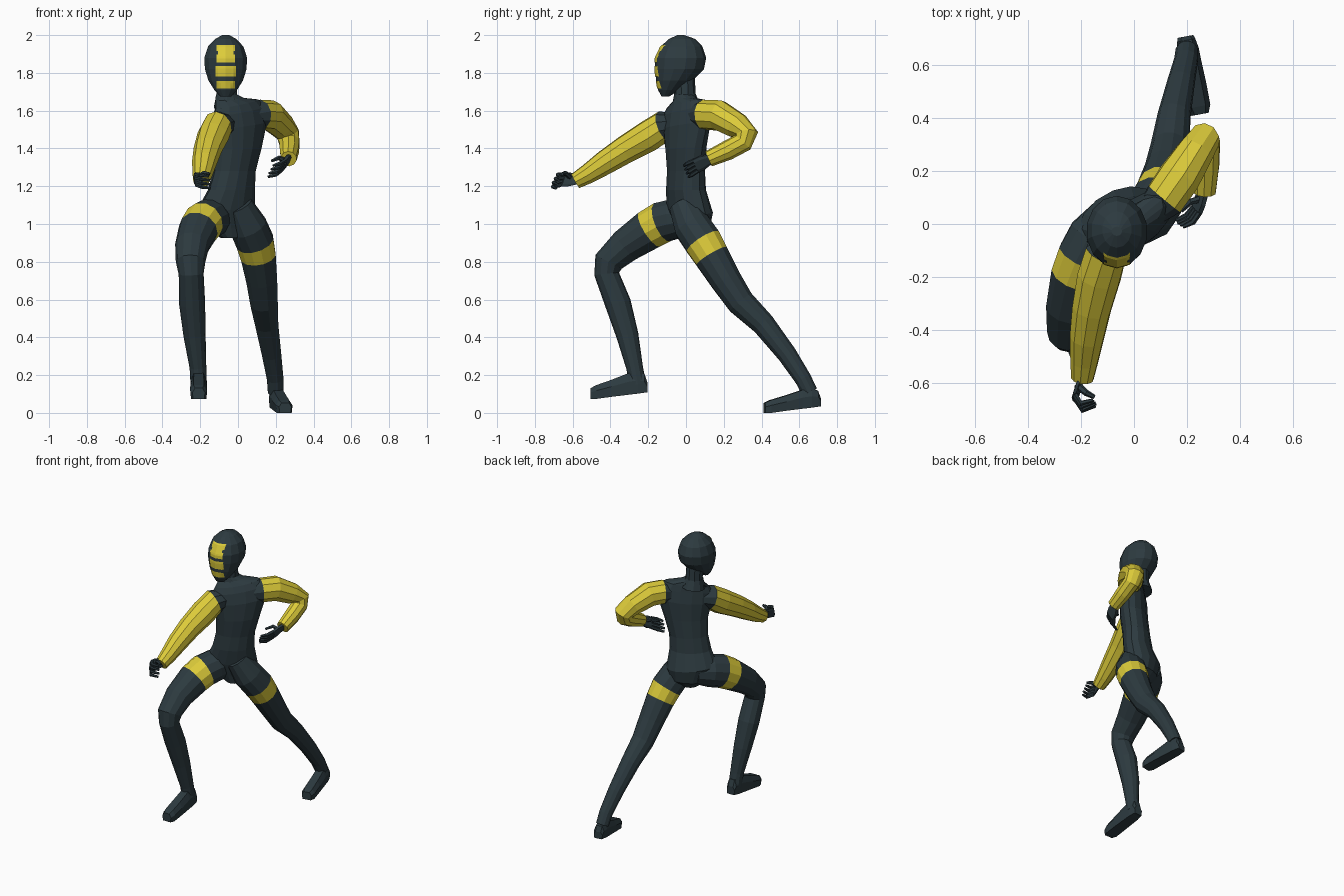
import bpy, bmesh, math
from mathutils import Vector
from mathutils.bvhtree import BVHTree


def material(name, col):
    m = bpy.data.materials.new(name)
    m.diffuse_color = (*col, 1)
    return m


DARK = material("dark slate", (0.026, 0.043, 0.051))
YELLOW = material("yellow", (0.72, 0.60, 0.042))


def finish(bm, name):
    bmesh.ops.recalc_face_normals(bm, faces=bm.faces)
    me = bpy.data.meshes.new(name)
    bm.to_mesh(me)
    ob = bpy.data.objects.new(name, me)
    me.materials.append(DARK)
    me.materials.append(YELLOW)
    bpy.context.collection.objects.link(ob)
    return ob


def loft(name, rings, colours=None):
    """Skin a list of rings (equal length) and cap the ends."""
    bm = bmesh.new()
    vr = [[bm.verts.new(p) for p in r] for r in rings]
    n = len(vr[0])
    for i in range(len(vr) - 1):
        for k in range(n):
            f = bm.faces.new((vr[i][k], vr[i][(k + 1) % n],
                              vr[i + 1][(k + 1) % n], vr[i + 1][k]))
            f.material_index = colours[i] if colours else 0
    for r, c in ((vr[0], 0), (vr[-1], -1)):
        bm.faces.new(r).material_index = colours[c] if colours else 0
    return finish(bm, name)


def tube(name, pts, colours=None, n=10):
    """Tube through points (x, y, z, radius) with transported frames."""
    P = [Vector(p[:3]) for p in pts]
    rings, u = [], Vector((1, 0, 0.01))
    for i, p in enumerate(P):
        a = (p - P[i - 1]).normalized() if i else Vector()
        b = (P[i + 1] - p).normalized() if i < len(P) - 1 else Vector()
        t = (a + b).normalized()
        u = (u - t * u.dot(t)).normalized()
        v = t.cross(u)
        r = pts[i][3] * 1.03
        rings.append([p + (u * math.cos(q) + v * math.sin(q)) * r
                      for q in (math.tau * (k + .5) / n for k in range(n))])
    return loft(name, rings, colours)


# Torso: turned ellipses, tilted so the left shoulder is higher
rings = []
for z, x, y, a, b, yaw, tilt in [
        (0.925, -.04, .01, .05, .05, 25, 0), (0.98, -.05, .03, .13, .085, 28, 0),
        (1.07, -.06, .02, .165, .105, 30, -.1), (1.18, -.035, 0, .135, .092, 32, 0),
        (1.28, -.02, 0, .125, .087, 35, 0), (1.40, 0, 0, .143, .088, 37, .05),
        (1.52, .008, .003, .175, .085, 39, .12), (1.595, .004, 0, .175, .07, 40, .16),
        (1.635, -.005, 0, .145, .057, 40, .17), (1.66, -.045, -.005, .08, .055, 25, .1),
        (1.685, -.06, -.008, .058, .055, 15, 0)]:
    c, s = math.cos(math.radians(yaw)), math.sin(math.radians(yaw))
    ring = []
    for k in range(14):
        q = math.tau * k / 14
        l, d = a * math.cos(q), b * math.sin(q)
        ring.append((x + l * c - d * s, y + l * s + d * c, z + l * tilt))
    rings.append(ring)
loft("torso", rings)

# Neck
tube("neck", [(-.055, 0, 1.62, .075), (-.06, -.006, 1.685, .056), (-.063, -.01, 1.79, .054)])

# Head: egg with forward chin
rings = []
for z, y0, y1, w in [(1.675, -.13, -.09, .03), (1.71, -.148, -.03, .062), (1.76, -.158, .035, .094),
                     (1.82, -.165, .095, .113), (1.88, -.163, .107, .116), (1.94, -.134, .087, .096),
                     (1.98, -.09, .048, .056), (2.0, -.045, -.01, .02)]:
    rings.append([(-.065 + w * math.sin(q), (y0 + y1) / 2 - (y1 - y0) / 2 * math.cos(q), z)
                  for q in (math.tau * k / 14 for k in range(14))])
head = loft("head", rings)

# Face stripes: thin patches laid on the head
tmp = bmesh.new()
tmp.from_mesh(head.data)
tree = BVHTree.FromBMesh(tmp)
bm = bmesh.new()
for z0, z1, w in [(1.915, 1.948, .05), (1.897, 1.915, .04), (1.856, 1.897, .05),
                  (1.78, 1.836, .054), (1.718, 1.757, .05)]:
    grid = []
    for j in range(5):
        row = []
        for i in range(9):
            o = Vector((-.065 + w * (i / 4 - 1), -1, z0 + (z1 - z0) * j / 4))
            hit = tree.ray_cast(o, Vector((0, 1, 0)))[0]
            row.append(bm.verts.new(hit - Vector((0, .003, 0))))
        grid.append(row)
    for j in range(4):
        for i in range(8):
            f = bm.faces.new((grid[j][i], grid[j][i + 1], grid[j + 1][i + 1], grid[j + 1][i]))
            f.material_index = 1
tmp.free()
finish(bm, "face_stripes")

# Arms: dark shoulder root, yellow sleeve
tube("right_arm", [(-.06, -.05, 1.53, .06), (-.108, -.118, 1.518, .08), (-.132, -.20, 1.465, .082),
                   (-.16, -.32, 1.395, .073), (-.178, -.43, 1.325, .064), (-.188, -.52, 1.265, .052),
                   (-.195, -.585, 1.228, .042)], [0, 1, 1, 1, 1, 1])
tube("left_arm", [(.06, .04, 1.57, .055), (.115, .095, 1.578, .078), (.17, .175, 1.575, .08),
                  (.23, .27, 1.52, .069), (.265, .32, 1.475, .061), (.272, .30, 1.432, .054),
                  (.272, .22, 1.39, .051), (.268, .12, 1.345, .042)], [0, 1, 1, 1, 1, 1, 1, 1])


# Hands: palm, four bent fingers and a thumb
def hand(side, wrist, knuckle, mid, tip, spread, thumb):
    w, k, m, t, s = map(Vector, (wrist, knuckle, mid, tip, spread))
    across = (m - k).cross(s).normalized() * .012
    pr = []
    for c, f in ((w, .75), (w.lerp(k, .6), 1.1), (k, 1.05)):
        pr.append([c + s * (f * a) + across * b for a, b in
                   ((-1, -.7), (-.6, -1.2), (.6, -1.2), (1, -.7), (1, .7), (.6, 1.2), (-.6, 1.2), (-1, .7))])
    loft(side + "_palm", pr)
    for i in range(4):
        o = s * (i / 1.5 - 1)
        g = 1 - .08 * abs(i - 1)
        tube(f"{side}_finger_{i + 1}", [(*(k + o * .85), .011), (*(k + (m - k) * g + o * .95), .011),
                                        (*(m + (t - m) * g + o * .95), .007)], n=6)
    tube(side + "_thumb", [(*p, r) for p, r in zip(thumb, (.014, .012, .008))], n=6)


hand("right", (-.197, -.575, 1.235), (-.222, -.655, 1.235), (-.195, -.697, 1.228), (-.145, -.675, 1.22),
     (-.003, .012, .033), [(-.215, -.61, 1.245), (-.18, -.64, 1.27), (-.15, -.655, 1.265)])
hand("left", (.266, .13, 1.345), (.238, .055, 1.31), (.208, .015, 1.288), (.168, 0, 1.278),
     (.012, -.014, .031), [(.255, .095, 1.335), (.215, .085, 1.35), (.18, .05, 1.335)])

# Legs: dark with a yellow thigh band
tube("right_leg", [(-.09, .03, 1.04, .08), (-.145, -.05, 1.03, .104), (-.182, -.125, 1.01, .107),
                   (-.21, -.195, .97, .103), (-.243, -.32, .885, .088), (-.251, -.41, .80, .076),
                   (-.248, -.42, .735, .064), (-.243, -.36, .58, .067), (-.23, -.31, .41, .057),
                   (-.212, -.272, .24, .043), (-.208, -.255, .15, .042)], [0, 0, 1, 0, 0, 0, 0, 0, 0, 0], 12)
tube("left_leg", [(.0, -.015, 1.10, .075), (.055, .035, .985, .098), (.09, .09, .905, .10),
                  (.107, .135, .83, .093), (.125, .21, .705, .082), (.137, .29, .585, .073),
                  (.152, .41, .47, .061), (.178, .535, .31, .051), (.197, .62, .18, .044),
                  (.20, .655, .11, .042)], [0, 0, 1, 0, 0, 0, 0, 0, 0], 12)


# Feet: chamfered wedges running from heel to toe
def foot(name, heel, toe, lift):
    h = Vector(heel)
    d = (Vector((toe[0], toe[1], h.z)) - h).normalized()
    s = Vector((-d.y, d.x, 0))
    rings = []
    for u, b, t, w in [(0, 0, .055, .03), (.015, 0, .10, .035), (.05, -.005, .112, .041),
                       (.10, -.011, .103, .042), (.19, -.022, .068, .045), (.27, -.033, .04, .045),
                       (.30, -.033, .024, .033)]:
        t *= lift
        m = b + (t - b) * .6
        rings.append([h + d * u + s * (w * a) + Vector((0, 0, z)) for a, z in
                      ((-.9, b), (.9, b), (1, m), (.6, t), (-.6, t), (-1, m))])
    loft(name, rings)


foot("right_foot", (-.208, -.205, .107), (-.208, -.5), 1)
foot("left_foot", (.195, .71, .033), (.25, .415), .85)
